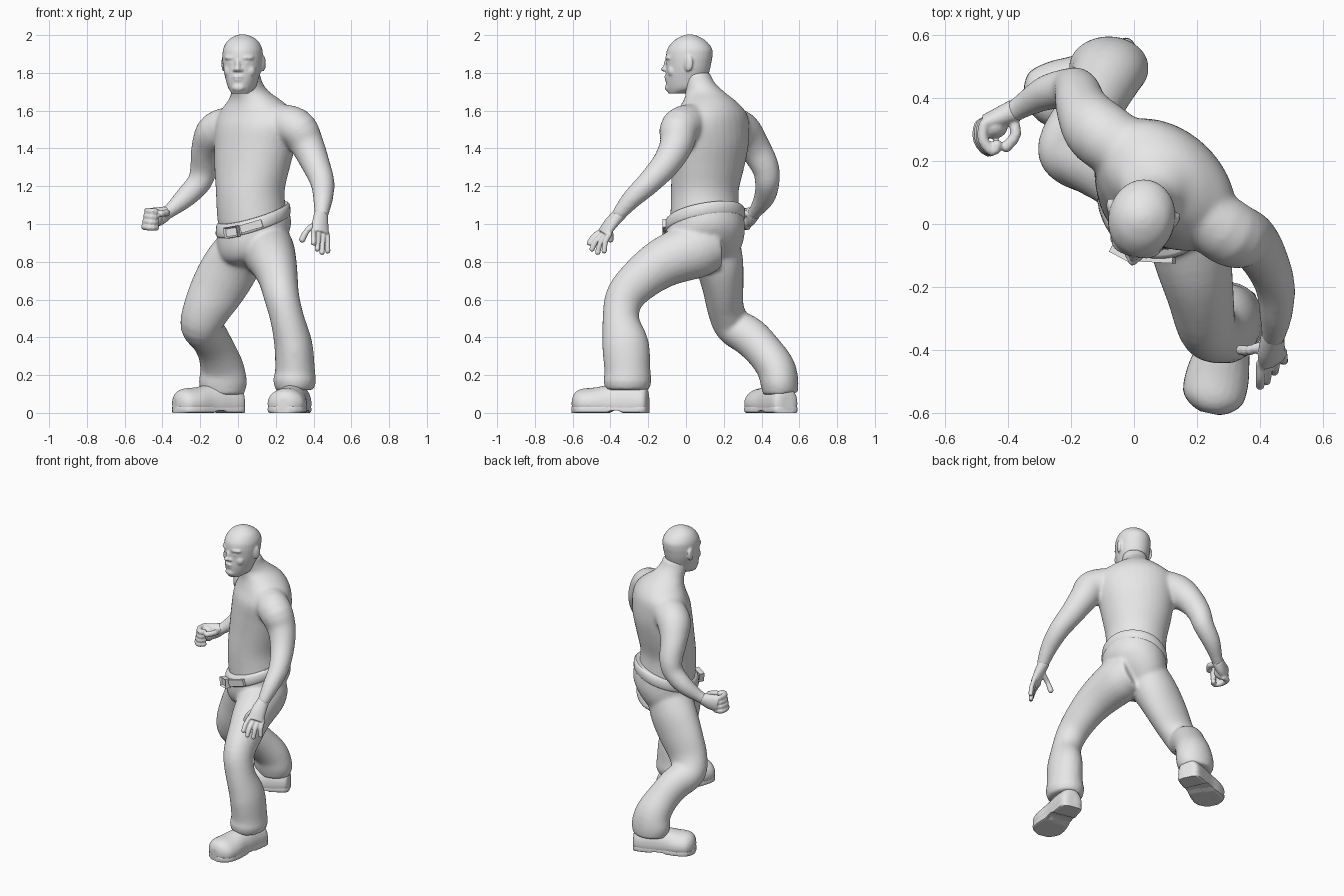
import bpy, bmesh
from math import sin, cos, pi, radians
from mathutils import Vector, Matrix

cube = bpy.data.objects.get("Cube")
if cube:
    bpy.data.objects.remove(cube, do_unlink=True)

grey = bpy.data.materials.new("plain grey")
grey.use_nodes = True
grey.diffuse_color = (0.8, 0.8, 0.8, 1)
grey.node_tree.nodes["Principled BSDF"].inputs["Base Color"].default_value = (0.8, 0.8, 0.8, 1)


def curve_through(points, steps):
    """Smooth interpolation through stations of x, y, z and two radii."""
    keys = [Vector(p if len(p) == 5 else (*p, p[3])) for p in points]
    keys = [keys[0]] + keys + [keys[-1]]
    result = []
    for a, b, c, d in zip(keys, keys[1:], keys[2:], keys[3:]):
        for k in range(steps):
            t = k / steps
            result.append(b + (c - a) * (t / 2) + (a * 2 - b * 5 + c * 4 - d) * (t * t / 2)
                          + (b * 3 - a - c * 3 + d) * (t ** 3 / 2))
    return result + [keys[-1]]


def loft(bm, points, side=(1, 0, 0), level=False, yaw=0, tilt=(0, 0), sides=24, steps=4):
    """Skin elliptical rings, level or square to the path."""
    path = curve_through(points, steps)
    side = Vector(side)
    rings = []
    for i, p in enumerate(path):
        centre = Vector(p[:3])
        if level:
            u, v = Vector((cos(yaw), sin(yaw), 0)), Vector((-sin(yaw), cos(yaw), 0))
        else:
            ahead, behind = path[min(i + 1, len(path) - 1)], path[max(i - 1, 0)]
            t = (Vector(ahead[:3]) - Vector(behind[:3])).normalized()
            u = (side - t * side.dot(t)).normalized()
            v = t.cross(u)
        ring = []
        for k in range(sides):
            angle = 2 * pi * k / sides
            offset = u * (p[3] * cos(angle)) + v * (p[4] * sin(angle))
            offset.z += tilt[0] * offset.x + tilt[1] * offset.y
            ring.append(bm.verts.new(centre + offset))
        rings.append(ring)
    for low, high in zip(rings, rings[1:]):
        for k in range(sides):
            j = (k + 1) % sides
            bm.faces.new((low[k], low[j], high[j], high[k]))
    bm.faces.new(rings[0][::-1])
    bm.faces.new(rings[-1])


def blob(bm, centre, size, turn=0):
    matrix = Matrix.Translation(centre) @ Matrix.Rotation(turn, 4, 'Z') @ Matrix.Diagonal((*size, 1))
    bmesh.ops.create_icosphere(bm, subdivisions=3, radius=1, matrix=matrix)


def finger(bm, joints, radius):
    loft(bm, [(*j, radius) for j in joints], side=(0.5, 0.3, 0.8), sides=10, steps=3)
    for end in (joints[0], joints[-1]):
        blob(bm, end, (radius,) * 3)


def finish(name, bm, voxel=0, relax=3):
    bmesh.ops.recalc_face_normals(bm, faces=bm.faces)
    mesh = bpy.data.meshes.new(name)
    bm.to_mesh(mesh)
    bm.free()
    mesh.materials.append(grey)
    obj = bpy.data.objects.new(name, mesh)
    bpy.context.collection.objects.link(obj)
    if voxel:
        fuse = obj.modifiers.new("fuse", 'REMESH')
        fuse.mode, fuse.voxel_size, fuse.use_smooth_shade = 'VOXEL', voxel, True
        soft = obj.modifiers.new("soften", 'SMOOTH')
        soft.factor, soft.iterations = 0.5, relax
    else:
        bpy.ops.object.select_all(action='DESELECT')
        obj.select_set(True)
        bpy.context.view_layer.objects.active = obj
        bpy.ops.object.shade_smooth_by_angle(angle=radians(40))


# Torso, neck and arms, fused into one skin
bm = bmesh.new()
twist = radians(-40)
loft(bm, [(.08, .1, .99, .19, .18), (.07, .1, 1.08, .188, .177), (.065, .1, 1.18, .19, .172),
          (.075, .115, 1.3, .215, .177), (.09, .125, 1.42, .237, .182), (.1, .125, 1.52, .25, .175),
          (.1, .133, 1.59, .225, .155), (.09, .125, 1.65, .155, .13), (.065, .1, 1.7, .098, .105),
          (.045, .065, 1.75, .08, .09), (.04, .05, 1.8, .075, .08)], level=True, yaw=twist, sides=32)
across = (.6, .8, 0)
loft(bm, [(.18, .06, 1.54, .1), (.305, -.03, 1.51, .106), (.365, -.05, 1.42, .09),
          (.41, -.105, 1.32, .076), (.447, -.195, 1.22, .064), (.45, -.29, 1.13, .052),
          (.44, -.365, 1.04, .036)], side=across)
loft(bm, [(.01, .21, 1.53, .1), (-.11, .29, 1.49, .107), (-.163, .365, 1.4, .085),
          (-.18, .42, 1.3, .073), (-.205, .43, 1.22, .065), (-.28, .415, 1.14, .056),
          (-.36, .37, 1.07, .038), (-.4, .345, 1.045, .036)], side=across)
finish("torso_and_arms", bm, .01, 12)

# Head with face, turned slightly to its right
bm = bmesh.new()
loft(bm, [(0, -.07, 1.69, .042, .045), (0, -.025, 1.72, .07, .1), (0, -.018, 1.77, .087, .111),
          (0, -.009, 1.82, .1, .117), (0, -.005, 1.86, .105, .121), (0, -.003, 1.89, .106, .124),
          (0, 0, 1.93, .102, .118), (0, 0, 1.97, .08, .085), (0, 0, 1.995, .042, .042),
          (0, 0, 2.004, .01, .01)], level=True, sides=32)
blob(bm, (0, -.124, 1.84), (.015, .018, .035))
blob(bm, (0, -.137, 1.82), (.017, .019, .014))
blob(bm, (0, -.121, 1.779), (.031, .017, .01))
blob(bm, (0, -.119, 1.764), (.027, .016, .01))
blob(bm, (0, -.108, 1.722), (.036, .026, .024))
for s in (-1, 1):
    blob(bm, (s * .017, -.126, 1.816), (.012, .013, .01))
    blob(bm, (s * .042, -.102, 1.88), (.04, .021, .014), s * .35)
    blob(bm, (s * .038, -.106, 1.853), (.019, .013, .009), s * .3)
    blob(bm, (s * .052, -.08, 1.81), (.034, .028, .034))
    blob(bm, (s * .106, .015, 1.85), (.012, .026, .044), s * -.25)
bm.transform(Matrix.Translation((.025, .02, 0)) @ Matrix.Rotation(radians(-12), 4, 'Z'))
finish("head", bm, .006, 4)

# Open left hand
bm = bmesh.new()
loft(bm, [(.44, -.345, 1.06, .036), (.436, -.4, 1, .047, .03), (.438, -.435, .95, .05, .023)],
     side=(.07, .04, -.02))
for base, tip in (((.4, -.445, .965), (.4, -.512, .9)), ((.425, -.44, .945), (.42, -.497, .868)),
                  ((.45, -.425, .94), (.445, -.467, .85)), ((.472, -.405, .945), (.475, -.433, .858))):
    a, b = Vector(base), Vector(tip)
    finger(bm, (a, a.lerp(b, .5) + Vector((0, -.008, .004)), b), .0145)
finger(bm, ((.415, -.385, 1), (.368, -.4, .968), (.34, -.4, .918)), .017)
finish("left_hand", bm, .005, 2)

# Right fist, four fingers stacked and curled inward
bm = bmesh.new()
loft(bm, [(-.375, .362, 1.06, .036), (-.42, .34, 1.04, .034, .05), (-.47, .32, 1.03, .028, .055)],
     side=(-.3, .8, 0))
blob(bm, (-.445, .31, 1.03), (.045, .04, .052))
for k in range(4):
    z, inward = .985 + .028 * k, .005 * k
    finger(bm, ((-.455, .325, z), (-.49 + inward, .315, z), (-.493 + inward, .265, z),
                (-.462 + inward, .23, z - .004), (-.435, .25, z - .004)), .0175)
finger(bm, ((-.39, .345, 1.05), (-.375, .285, 1.06), (-.405, .245, 1.055)), .018)
finish("right_fist", bm, .005, 3)

# Trousers: hips, bent front leg and trailing back leg
bm = bmesh.new()
slope = (.29, .16)
loft(bm, [(.07, .15, .79, .07, .1), (.075, .118, .85, .155, .175), (.085, .105, .93, .195, .207),
          (.08, .1, 1.03, .19, .205)], level=True, tilt=slope, sides=32)
loft(bm, [(.13, .16, .885, .12, .125), (.155, .06, .865, .14, .15), (.185, -.1, .805, .125, .135),
          (.21, -.22, .725, .107, .118), (.23, -.32, .62, .094, .104), (.26, -.345, .5, .09, .097),
          (.293, -.32, .36, .101, .124), (.302, -.31, .22, .106, .122), (.3, -.31, .17, .114, .128),
          (.3, -.31, .12, .1, .114)])
loft(bm, [(.03, .14, .89, .13, .15), (-.03, .175, .79, .15, .13), (-.1, .195, .67, .147, .11),
          (-.165, .21, .55, .127, .097), (-.195, .25, .46, .11, .1), (-.155, .335, .405, .102, .104),
          (-.115, .41, .33, .102, .1), (-.085, .475, .24, .116, .102), (-.08, .495, .16, .128, .101),
          (-.08, .5, .1, .112, .092)])
finish("trousers", bm, .01, 12)

# Belt on the tilted waistline
bm = bmesh.new()
loft(bm, [(.08, .1, .99, .19, .205), (.08, .1, 1.003, .198, .213), (.08, .1, 1.045, .195, .211),
          (.08, .1, 1.06, .184, .198)], level=True, tilt=slope, sides=48, steps=2)
finish("belt", bm)


# Buckle and strap end
def plate(name, centre, size, yaw, roll, hole=False):
    bm = bmesh.new()
    bmesh.ops.create_cube(bm, size=1)
    bmesh.ops.scale(bm, vec=size, verts=bm.verts)
    if hole:
        front = min(bm.faces, key=lambda f: f.calc_center_median().y)
        bmesh.ops.inset_region(bm, faces=[front], thickness=.012, depth=0)
        bmesh.ops.translate(bm, vec=(0, .012, 0), verts=front.verts)
    bm.transform(Matrix.Translation(centre) @ Matrix.Rotation(yaw, 4, 'Z') @ Matrix.Rotation(-roll, 4, 'Y'))
    finish(name, bm)


plate("buckle", (-.033, -.093, .957), (.08, .034, .058), radians(-28), .15, True)
plate("strap_end", (.07, -.112, .988), (.12, .02, .042), radians(-3), .29)


# Boots: rounded upper on a flat sole, from heel to toe
def boot(name, heel, toe):
    heel, toe = Vector((*heel, 0)), Vector((*toe, 0))
    side = (toe - heel).cross(Vector((0, 0, 1)))
    shape = [(0, .035, .1), (.05, .07, .14), (.3, .08, .16), (.5, .086, .15), (.7, .1, .135),
             (.87, .097, .128), (.96, .066, .11), (1, .03, .08)]
    upper, sole = bmesh.new(), bmesh.new()
    loft(upper, [(*(heel.lerp(toe, t) + Vector((0, 0, .05))), w, top - .05) for t, w, top in shape],
         side=side)
    loft(sole, [(*(heel.lerp(toe, t) + Vector((0, 0, .018))), w, .05) for t, w, top in shape],
         side=side)
    for v in upper.verts:
        v.co.z = max(v.co.z, .015)
    for v in sole.verts:
        along = (v.co - heel).dot(toe - heel) / (toe - heel).length_squared
        v.co.z = min(max(v.co.z, .012 if .33 < along < .5 else 0), .034)
    finish(name + "_upper", upper, .008, 3)
    finish(name + "_sole", sole)


boot("left_boot", (.325, -.2), (.24, -.6))
boot("right_boot", (.02, .535), (-.335, .375))
